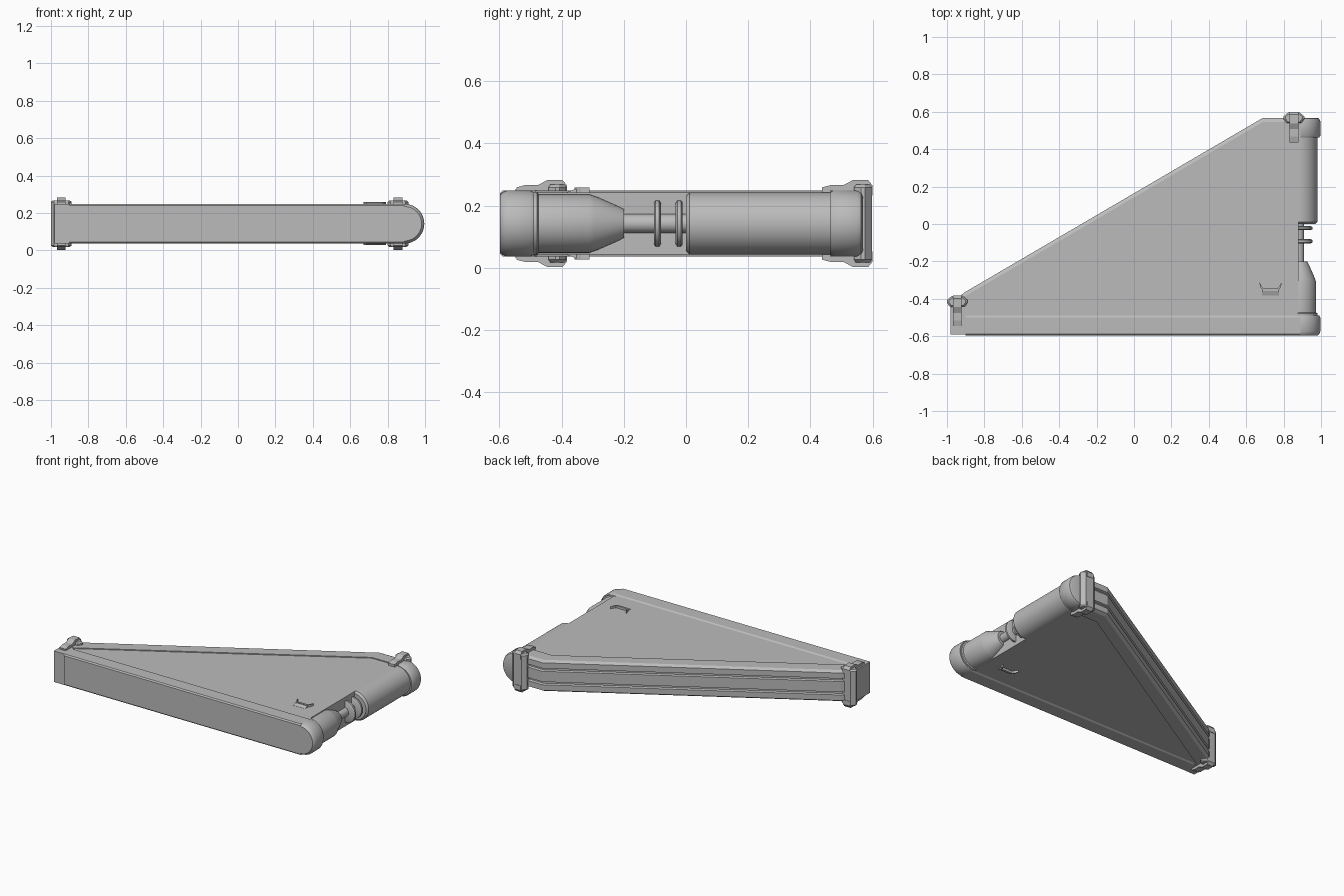
import bpy, bmesh
from math import sin, cos, tau, radians

old = bpy.data.objects.get("Cube")
if old:
    bpy.data.objects.remove(old)

grey = bpy.data.materials.new("plain grey")
grey.use_nodes = True
colour = (0.5, 0.5, 0.5, 1)
grey.diffuse_color = colour
grey.node_tree.nodes["Principled BSDF"].inputs["Base Color"].default_value = colour

MID = 0.1425      # height of the symmetry plane
HALF = 0.106      # half thickness of the frame
AXIS = 0.88       # x of the tube axis


def loft(name, rings, smooth=False):
    """Bridge equal-sized rings of points and cap both ends."""
    bm = bmesh.new()
    loops = [[bm.verts.new(p) for p in ring] for ring in rings]
    n = len(loops[0])
    for a, b in zip(loops, loops[1:]):
        for i in range(n):
            j = (i + 1) % n
            bm.faces.new((a[i], a[j], b[j], b[i]))
    bm.faces.new(loops[0][::-1])
    bm.faces.new(loops[-1])
    bmesh.ops.recalc_face_normals(bm, faces=bm.faces)
    mesh = bpy.data.meshes.new(name)
    bm.to_mesh(mesh)
    bm.free()
    obj = bpy.data.objects.new(name, mesh)
    bpy.context.collection.objects.link(obj)
    mesh.materials.append(grey)
    if smooth:
        bpy.ops.object.select_all(action='DESELECT')
        bpy.context.view_layer.objects.active = obj
        obj.select_set(True)
        bpy.ops.object.shade_smooth_by_angle(angle=radians(35))
    return obj


def prism(name, outline, z0, z1):
    return loft(name, [[(x, y, z) for x, y in outline] for z in (z0, z1)])


def turned(name, profile, x=AXIS, sides=48):
    """Lathe a (y, radius) profile about an axis parallel to y."""
    turn = [tau * i / sides for i in range(sides)]
    return loft(name, [[(x + r * cos(t), y, MID + r * sin(t)) for t in turn]
                       for y, r in profile], smooth=True)


# Flat triangular panel
prism("panel", [(-0.95, -0.5), (AXIS, -0.5), (AXIS, 0.48), (0.69, 0.48), (-0.94, -0.48)],
      MID - 0.1, MID + 0.1)

# Front rail with softly chamfered long edges
section = [(-0.597, 0.098), (-0.589, HALF), (-0.5, HALF), (-0.49, 0.1)]
section = [(y, MID + h) for y, h in section] + [(y, MID - h) for y, h in reversed(section)]
loft("front_rail", [[(x, y, z) for y, z in section] for x in (-0.9, 0.89)])
prism("front_rail_end", [(-0.98, -0.59), (-0.9, -0.59), (-0.9, -0.485), (-0.98, -0.485)],
      MID - HALF, MID + HALF)

# Sloping back rail: chamfered edges and two long grooves on the outer face
inner = [(0.89, 0.463), (0.69, 0.463), (-0.92, -0.49), (-0.98, -0.49)]
outer = [(-0.98, -0.43), (-0.91, -0.368), (0.69, 0.568), (0.89, 0.568)]
half_steps = [(HALF, 0.022), (0.094, 0), (0.056, 0), (0.051, 0.014),
              (0.041, 0.014), (0.036, 0)]
steps = [(-h, d) for h, d in half_steps] + [(h, d) for h, d in reversed(half_steps)]
loft("back_rail", [[(x, y, MID + h) for x, y in inner] +
                   [(x, y - d, MID + h) for x, y in outer] for h, d in steps])

# Rounded rail ends
turned("front_end_cap", [(-0.597, 0.092), (-0.59, 0.1), (-0.575, HALF),
                         (-0.5, HALF), (-0.488, 0.1)], x=0.89)
turned("back_end_cap", [(0.463, 0.1), (0.472, HALF), (0.55, HALF),
                        (0.563, 0.1), (0.568, 0.09)], x=0.89)

# Tube assembly along the short side
turned("long_tube", [(0.0, 0.088), (0.012, 0.1), (0.48, 0.1)])
turned("short_tube", [(-0.5, 0.102), (-0.478, 0.102), (-0.474, 0.094), (-0.31, 0.094),
                      (-0.295, 0.088), (-0.285, 0.085), (-0.215, 0.054), (-0.2, 0.046)])
turned("rod", [(-0.22, 0.03), (0.02, 0.03)])
for name, y in (("front_ring", -0.092), ("back_ring", -0.022)):
    turned(name, [(y - 0.011, 0.066), (y - 0.006, 0.074),
                  (y + 0.006, 0.074), (y + 0.011, 0.066)])

# Clamps gripping the back rail at both ends
for side, cx, back in (("left", 0.855, 0.597), ("right", -0.945, -0.385)):
    bar = [(-0.056, -0.035), (-0.04, -0.057), (0.04, -0.057),
           (0.056, -0.035), (0.056, -0.022), (0.03, 0), (-0.03, 0), (-0.056, -0.022)]
    rings = [(0.125, 0.8), (0.116, 1), (-0.116, 1), (-0.125, 0.8)]
    loft(side + "_clamp_bar", [[(cx + x * s, back - 0.028 + (y + 0.028) * s, MID + h)
                                for x, y in bar] for h, s in rings])
    arm = [(-0.16, 0.09), (-0.16, 0.116), (-0.13, 0.124), (-0.09, 0.124),
           (-0.06, 0.14), (-0.012, 0.14), (0.003, 0.122), (0.003, 0.09)]
    for sign, level in ((1, "upper"), (-1, "lower")):
        loft(f"{side}_clamp_{level}_arm",
             [[(cx + x, back + y, MID + sign * h) for y, h in arm] for x in (-0.024, 0.024)])

# Small latch plate on the tip of the front rail
for sign, level in ((1, "upper"), (-1, "lower")):
    prism(level + "_latch_plate", [(-0.968, -0.548), (-0.925, -0.548),
                                   (-0.925, -0.538), (-0.968, -0.538)],
          MID + sign * 0.1, MID + sign * 0.111)

    # Finger catch: a trapezoid lip with a shallow ramp in front of it
    lip = [(0.67, -0.31), (0.69, -0.345), (0.77, -0.345), (0.79, -0.31),
           (0.785, -0.338), (0.77, -0.358), (0.69, -0.358), (0.675, -0.338)]
    lip = [lip[0], *lip[1:4], *lip[4:]]
    prism(level + "_catch_lip", lip, MID + sign * 0.098, MID + sign * 0.115)
    ramp = [(-0.352, 0.098), (-0.352, 0.112), (-0.382, 0.101), (-0.382, 0.098)]
    loft(level + "_catch_ramp", [[(x, y, MID + sign * h) for y, h in ramp]
                                 for x in (0.685, 0.775)])
